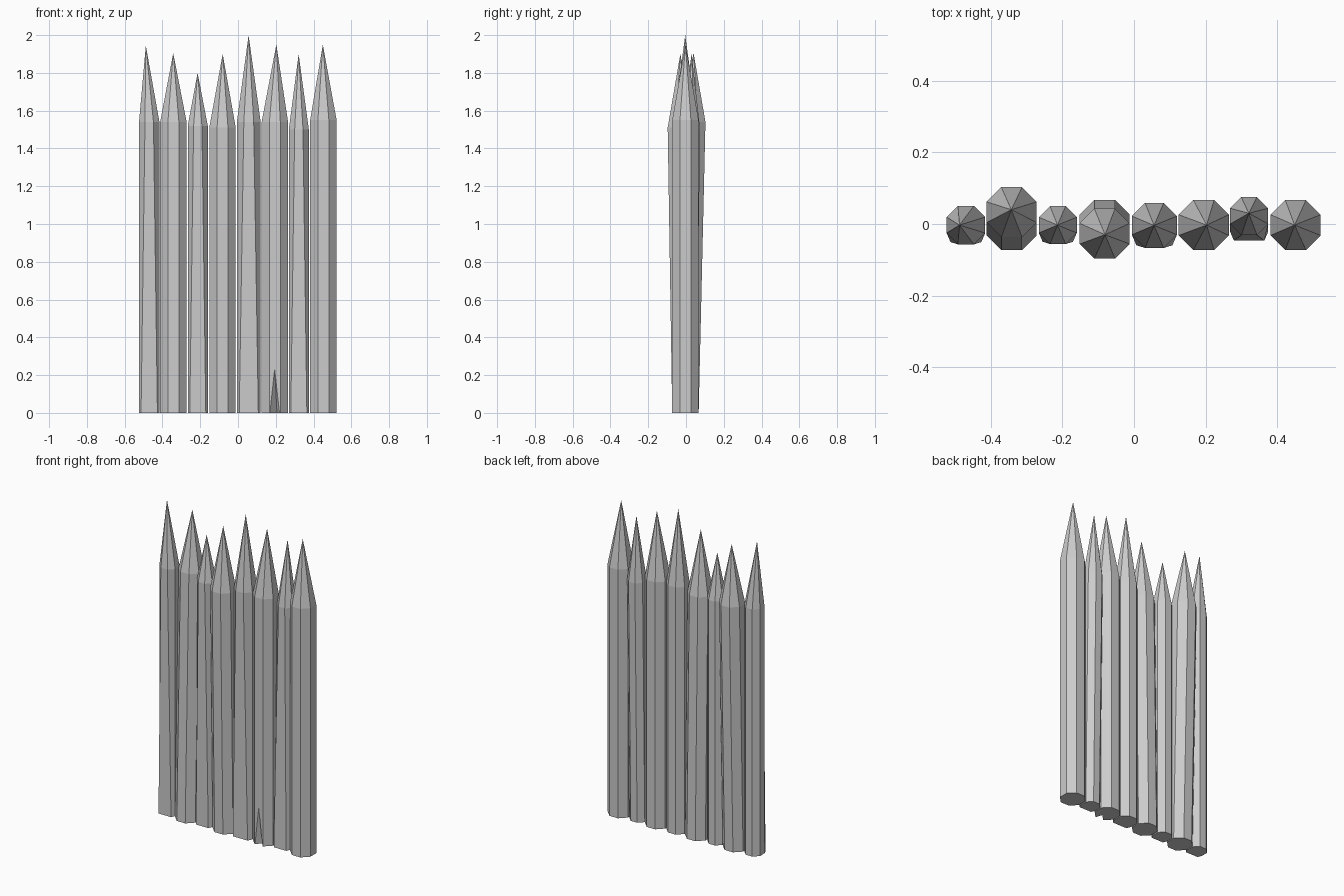
import bpy
from math import cos, sin, pi
from mathutils import Vector

default = bpy.data.objects.get("Cube")
if default:
    bpy.data.objects.remove(default, do_unlink=True)

SIDES = 8
GREY = (0.6, 0.6, 0.6, 1)

wood = bpy.data.materials.new("plain_grey")
wood.use_nodes = True
wood.diffuse_color = GREY
wood.node_tree.nodes["Principled BSDF"].inputs["Base Color"].default_value = GREY


def make_object(name, verts, faces):
    mesh = bpy.data.meshes.new(name)
    mesh.from_pydata(verts, [], faces)
    mesh.materials.append(wood)
    ob = bpy.data.objects.new(name, mesh)
    bpy.context.collection.objects.link(ob)
    return ob


def ring(x, y, z, apothem):
    """Octagon with flat sides facing the axes."""
    r = apothem / cos(pi / SIDES)
    angles = [(i + 0.5) * 2 * pi / SIDES for i in range(SIDES)]
    return [Vector((x + r * cos(a), y + r * sin(a), z)) for a in angles]


def stake(name, x, apothem, foot_y, top_y, shoulder, tip, hewn):
    """Straight or leaning post with a pointed top; hewn feet have a wide front face."""
    foot = ring(x, foot_y, 0, apothem)
    if hewn:
        for index, side in ((5, -1), (6, 1)):
            foot[index].x = x + side * 0.8 * apothem
            foot[index].y = foot_y - 0.88 * apothem
    verts = foot + ring(x, top_y, shoulder, apothem) + [Vector(tip)]
    faces = [list(range(SIDES))[::-1]]
    for i in range(SIDES):
        j = (i + 1) % SIDES
        faces.append([i, j, j + SIDES, i + SIDES])
        faces.append([i + SIDES, j + SIDES, 2 * SIDES])
    return make_object(name, verts, faces)


# Row of stakes from the right end to the left end
stake("stake_1", -0.47, 0.054, -0.003, -0.003, 1.54, (-0.488, -0.003, 1.945), True)
stake("stake_2", -0.342, 0.07, -0.003, 0.033, 1.54, (-0.343, 0.04, 1.905), False)
stake("stake_3", -0.213, 0.053, -0.003, -0.003, 1.52, (-0.214, -0.003, 1.8), True)
stake("stake_4", -0.082, 0.07, -0.003, -0.027, 1.51, (-0.081, -0.03, 1.9), False)
stake("stake_5", 0.057, 0.063, -0.004, -0.004, 1.54, (0.056, -0.004, 2.0), True)
notched = stake("stake_6", 0.195, 0.07, -0.003, -0.003, 1.54, (0.203, -0.003, 1.95), False)
stake("stake_7", 0.322, 0.053, 0.0, 0.022, 1.5, (0.321, 0.03, 1.9), True)
stake("stake_8", 0.452, 0.07, -0.003, -0.003, 1.55, (0.449, -0.003, 1.95), False)

# Split in the foot of one stake
cutter = make_object(
    "split_cutter",
    [(0.193, -0.076, 0.25), (0.165, -0.076, -0.01), (0.222, -0.076, -0.01), (0.207, -0.03, -0.01)],
    [(0, 1, 2), (0, 3, 1), (0, 2, 3), (1, 3, 2)],
)
cutter.hide_render = True
split = notched.modifiers.new("split", "BOOLEAN")
split.operation = "DIFFERENCE"
split.solver = "EXACT"
split.object = cutter
bpy.context.view_layer.objects.active = notched
bpy.ops.object.modifier_apply(modifier="split")
bpy.data.objects.remove(cutter, do_unlink=True)
